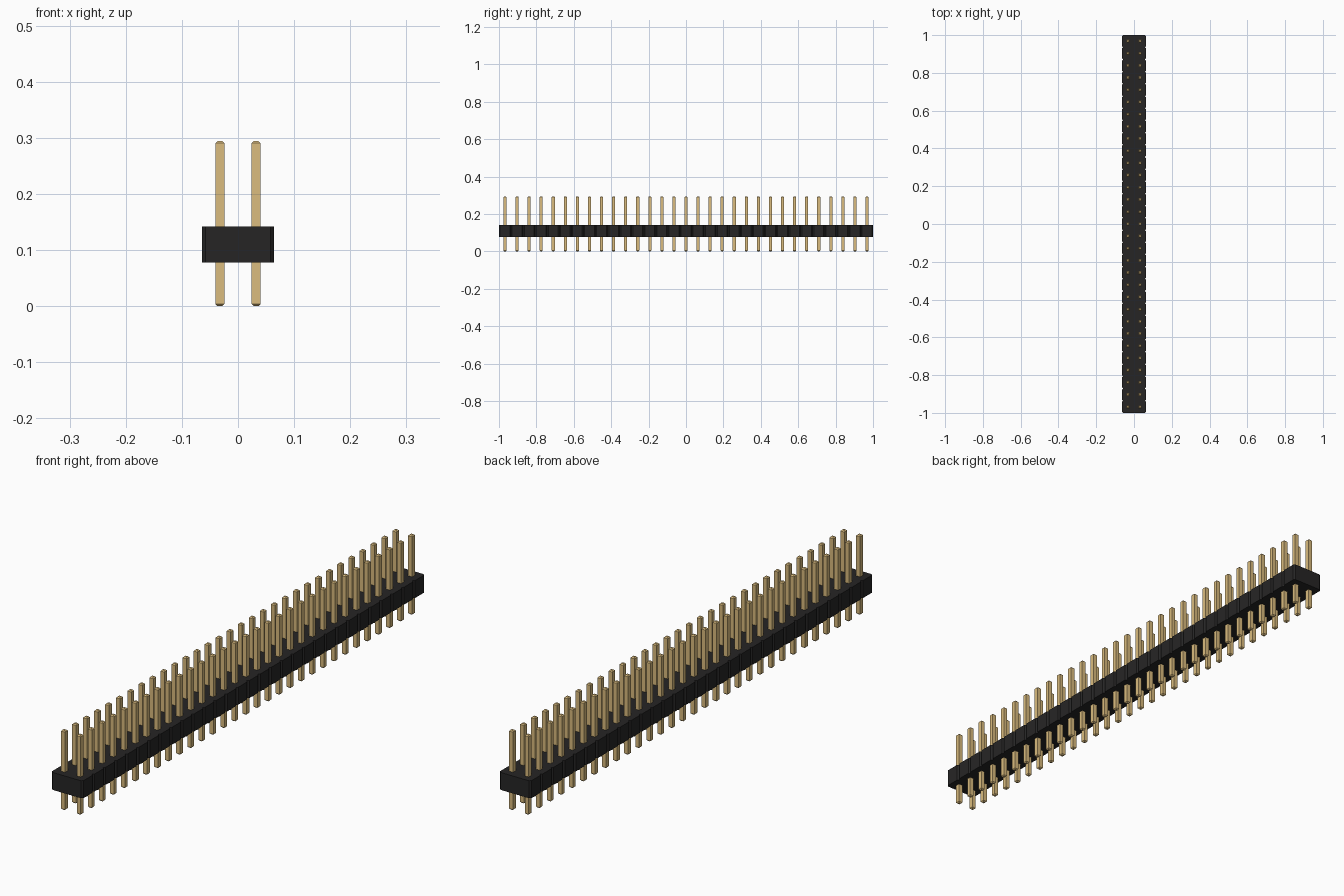
import bpy
import bmesh

cube = bpy.data.objects.get("Cube")
if cube:
    bpy.data.objects.remove(cube, do_unlink=True)

COUNT = 31
PITCH = 2 / COUNT
CHAMFER = PITCH / 10
PIN = PITCH * 0.252
PIN_TOP = 0.2945
BODY_LOW, BODY_HIGH = 0.0775, 0.142


def material(name, color):
    mat = bpy.data.materials.new(name)
    mat.use_nodes = True
    mat.diffuse_color = color
    mat.node_tree.nodes["Principled BSDF"].inputs["Base Color"].default_value = color
    return mat


def finish(name, bm, mat):
    bmesh.ops.recalc_face_normals(bm, faces=bm.faces)
    mesh = bpy.data.meshes.new(name)
    bm.to_mesh(mesh)
    bm.free()
    mesh.materials.append(mat)
    obj = bpy.data.objects.new(name, mesh)
    bpy.context.collection.objects.link(obj)


black = material("black plastic", (0.0192, 0.0185, 0.0185, 1))
gold = material("gold metal", (0.708, 0.504, 0.210, 1))

# Housing: one outline with a V notch between every two positions, extruded up
side = []
for i in range(COUNT):
    y = -1 + i * PITCH
    side += [(PITCH - CHAMFER, y), (PITCH, y + CHAMFER),
             (PITCH, y + PITCH - CHAMFER)]
side.append((PITCH - CHAMFER, 1))
outline = side + [(-x, y) for x, y in reversed(side)]

bm = bmesh.new()
base = bm.faces.new([bm.verts.new((x, y, BODY_LOW)) for x, y in outline])
top = bmesh.ops.extrude_face_region(bm, geom=[base], use_keep_orig=True)["geom"]
bmesh.ops.translate(bm, vec=(0, 0, BODY_HIGH - BODY_LOW),
                    verts=[v for v in top if isinstance(v, bmesh.types.BMVert)])
finish("housing", bm, black)


# Pins: square posts with tapered tips at both ends
def add_pin(bm, x, y):
    half, tip = PIN / 2, PIN / 4
    rings = []
    for z, r in ((0, half - tip), (tip, half), (PIN_TOP - tip, half), (PIN_TOP, half - tip)):
        rings.append([bm.verts.new((x + sx * r, y + sy * r, z))
                      for sx, sy in ((-1, -1), (1, -1), (1, 1), (-1, 1))])
    for low, high in zip(rings, rings[1:]):
        for k in range(4):
            n = (k + 1) % 4
            bm.faces.new((low[k], low[n], high[n], high[k]))
    bm.faces.new(rings[0])
    bm.faces.new(rings[-1])


for name, x in (("left_pin_row", PITCH / 2), ("right_pin_row", -PITCH / 2)):
    bm = bmesh.new()
    for i in range(COUNT):
        add_pin(bm, x, -1 + (i + 0.5) * PITCH)
    finish(name, bm, gold)
